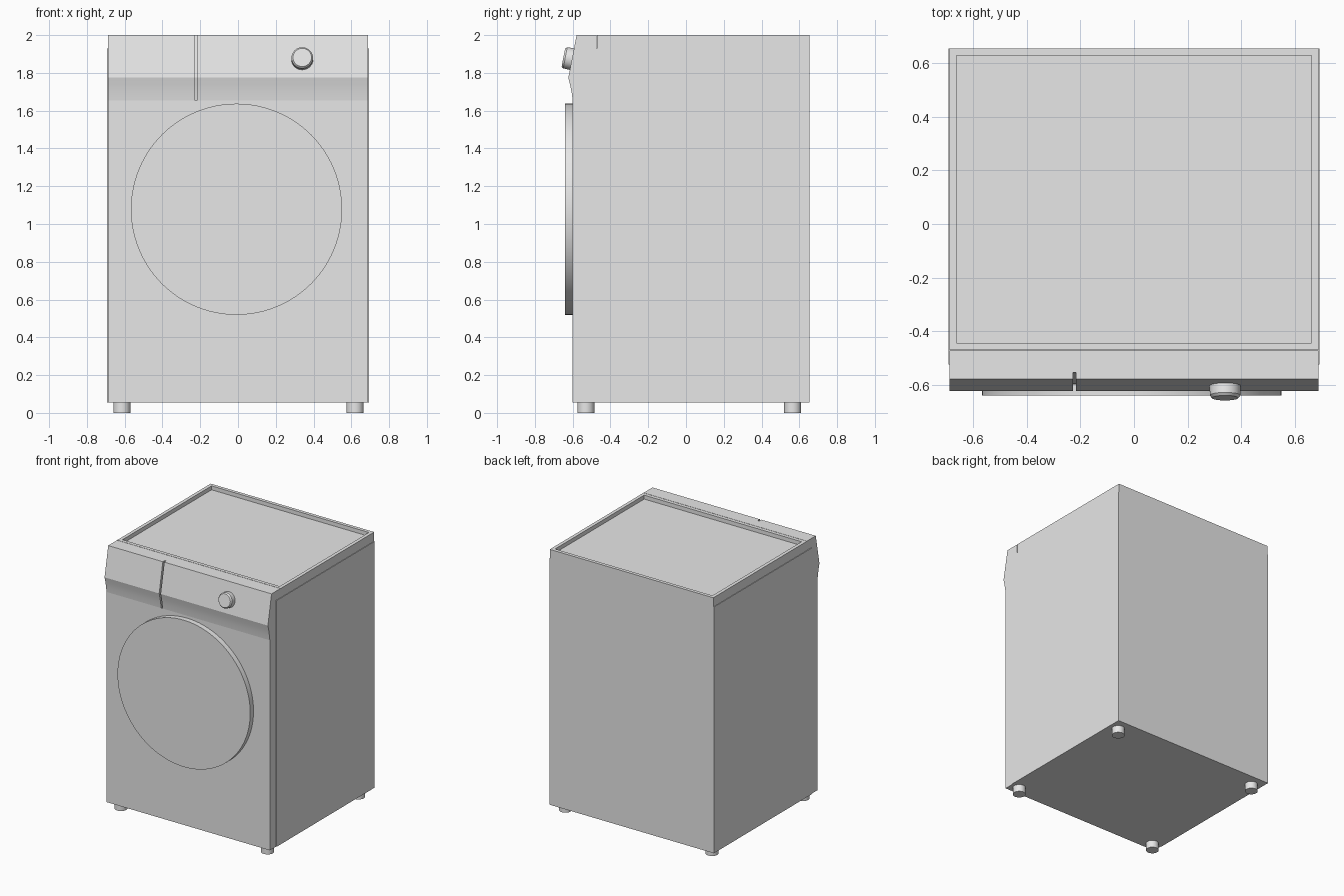
import bpy, bmesh, math
from mathutils import Matrix, Vector

cube = bpy.data.objects.get("Cube")
if cube:
    bpy.data.objects.remove(cube, do_unlink=True)

GREY = (0.8, 0.8, 0.8, 1.0)
mat = bpy.data.materials.new("light grey enamel")
mat.use_nodes = True
mat.diffuse_color = GREY
mat.node_tree.nodes["Principled BSDF"].inputs["Base Color"].default_value = GREY


def finish(name, bm, smooth=None):
    bmesh.ops.recalc_face_normals(bm, faces=bm.faces)
    mesh = bpy.data.meshes.new(name)
    bm.to_mesh(mesh)
    bm.free()
    mesh.materials.append(mat)
    obj = bpy.data.objects.new(name, mesh)
    bpy.context.collection.objects.link(obj)
    if smooth:
        bpy.ops.object.select_all(action='DESELECT')
        bpy.context.view_layer.objects.active = obj
        obj.select_set(True)
        bpy.ops.object.shade_smooth_by_angle(angle=math.radians(smooth))
    return obj


def box_mesh(x, y, z):
    bm = bmesh.new()
    bmesh.ops.create_cube(bm, size=1)
    for v in bm.verts:
        v.co = [r[0] if c < 0 else r[1] for c, r in zip(v.co, (x, y, z))]
    return bm


def extrude_profile(name, profile, x0, x1):
    """Sweep a (y, z) outline sideways from x0 to x1."""
    bm = bmesh.new()
    face = bm.faces.new([bm.verts.new((x0, y, z)) for y, z in profile])
    grown = bmesh.ops.extrude_face_region(bm, geom=[face])["geom"]
    verts = [g for g in grown if isinstance(g, bmesh.types.BMVert)]
    bmesh.ops.translate(bm, verts=verts, vec=(x1 - x0, 0, 0))
    # The extrusion keeps the start cap
    return finish(name, bm, 20)


def turned(name, rings, base, axis, segments):
    """Stack (radius, height) rings along an axis and cap both ends."""
    bm = bmesh.new()
    loops = []
    for r, h in rings:
        loops.append([bm.verts.new((r * math.cos(a), r * math.sin(a), h))
                      for a in (math.tau * i / segments for i in range(segments))])
    for low, high in zip(loops, loops[1:]):
        for i in range(segments):
            j = (i + 1) % segments
            bm.faces.new((low[i], low[j], high[j], high[i]))
    bm.faces.new(loops[0])
    bm.faces.new(loops[-1])
    turn = Vector((0, 0, 1)).rotation_difference(Vector(axis)).to_matrix().to_4x4()
    bm.transform(Matrix.Translation(base) @ turn)
    return finish(name, bm, 35)


# Cabinet and slightly narrower front panel
finish("cabinet", box_mesh((-0.693, 0.693), (-0.525, 0.655), (0.055, 1.93)))
finish("front_panel", box_mesh((-0.688, 0.688), (-0.60, -0.52), (0.055, 1.655)))

# Top frame with a sunken lid
bm = box_mesh((-0.689, 0.689), (-0.47, 0.655), (1.925, 2.0))
bm.normal_update()
top = max(bm.faces, key=lambda f: f.calc_center_median().z)
bmesh.ops.inset_individual(bm, faces=[top], thickness=0.037)
rim = bmesh.ops.extrude_discrete_faces(bm, faces=[top])["faces"][0]
bmesh.ops.translate(bm, verts=rim.verts, vec=(0, 0, -0.03))
finish("top_frame", bm)

# Control fascia: detergent drawer, narrow groove, main panel
fascia = [(-0.473, 2.0), (-0.579, 2.0), (-0.623, 1.775), (-0.613, 1.735),
          (-0.605, 1.695), (-0.60, 1.655), (-0.473, 1.655)]
groove = [(min(y + 0.025, -0.473), z) for y, z in fascia]
extrude_profile("detergent_drawer", fascia, -0.688, -0.228)
extrude_profile("control_panel", fascia, -0.216, 0.688)
extrude_profile("drawer_groove", groove, -0.228, -0.216)

# Round door
turned("door", [(0.559, 0), (0.559, 0.042)], (-0.008, -0.598, 1.078), (0, -1, 0), 96)

# Programme knob, square to the sloping panel
turned("programme_knob", [(0.058, -0.01), (0.057, 0.036), (0.049, 0.046)],
       (0.34, -0.604, 1.873), (0, -0.98, 0.19), 40)

# Feet
for side, x in (("right", -0.615), ("left", 0.62)):
    for end, y in (("front", -0.53), ("back", 0.565)):
        turned(f"{end}_{side}_foot", [(0.045, 0), (0.045, 0.06)], (x, y, 0), (0, 0, 1), 32)
